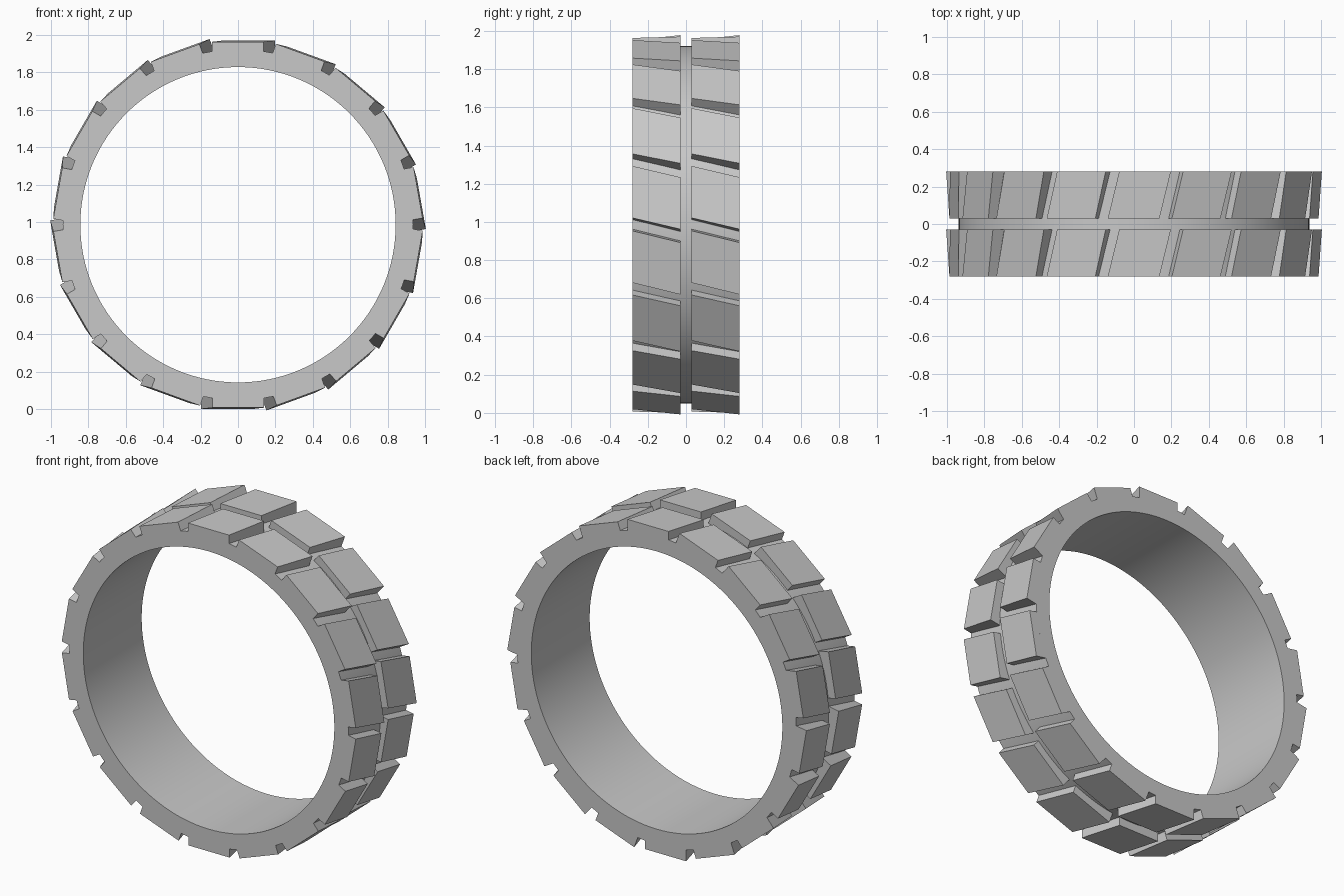
import bpy, bmesh, math
from mathutils import Matrix, Vector

cube = bpy.data.objects.get("Cube")
if cube:
    bpy.data.objects.remove(cube, do_unlink=True)

CENTER = Vector((0, 0, 0.985))
BLOCKS = 18
HALF_WIDTH, HALF_GAP = 0.28, 0.03
INNER, CORE, ROOT = 0.843, 0.937, 0.905

grey = bpy.data.materials.new("rubber_grey")
grey.use_nodes = True
colour = (0.58, 0.58, 0.58, 1)
grey.diffuse_color = colour
grey.node_tree.nodes["Principled BSDF"].inputs["Base Color"].default_value = colour


def add_object(name, bm):
    bmesh.ops.recalc_face_normals(bm, faces=bm.faces)
    mesh = bpy.data.meshes.new(name)
    bm.to_mesh(mesh)
    bm.free()
    mesh.materials.append(grey)
    obj = bpy.data.objects.new(name, mesh)
    obj.location = CENTER
    bpy.context.collection.objects.link(obj)
    return obj


# Smooth ring: a rectangular section spun around the axle
bm = bmesh.new()
section = [(INNER, -HALF_WIDTH), (CORE, -HALF_WIDTH), (CORE, HALF_WIDTH), (INNER, HALF_WIDTH)]
verts = [bm.verts.new((0, y, r)) for r, y in section]
edges = [bm.edges.new((verts[i], verts[(i + 1) % 4])) for i in range(4)]
bmesh.ops.spin(bm, geom=verts + edges, cent=(0, 0, 0), axis=(0, 1, 0),
               angle=math.tau, steps=128, use_merge=True)
bmesh.ops.remove_doubles(bm, verts=bm.verts, dist=0.0001)
ring = add_object("tyre_ring", bm)
bpy.ops.object.select_all(action="DESELECT")
ring.select_set(True)
bpy.context.view_layer.objects.active = ring
bpy.ops.object.shade_smooth_by_angle(angle=math.radians(30))


# Row of flat, slanted tread blocks
def tread_row(name, y_front, y_back):
    bm = bmesh.new()
    for k in range(BLOCKS):
        turn = Matrix.Rotation(math.tau * k / BLOCKS, 4, "Y")
        made = bmesh.ops.create_cube(bm, size=1)["verts"]
        for v in made:
            back, right, top = v.co.y > 0, v.co.x > 0, v.co.z > 0
            x = (0.136 if right else -0.14) + (0.061 if back else 0)
            outer = 0.985 if back else 0.978
            v.co = turn @ Vector((x, y_back if back else y_front, outer if top else ROOT))
    return add_object(name, bm)


tread_row("front_tread_blocks", -HALF_WIDTH, -HALF_GAP)
tread_row("back_tread_blocks", HALF_GAP, HALF_WIDTH)
